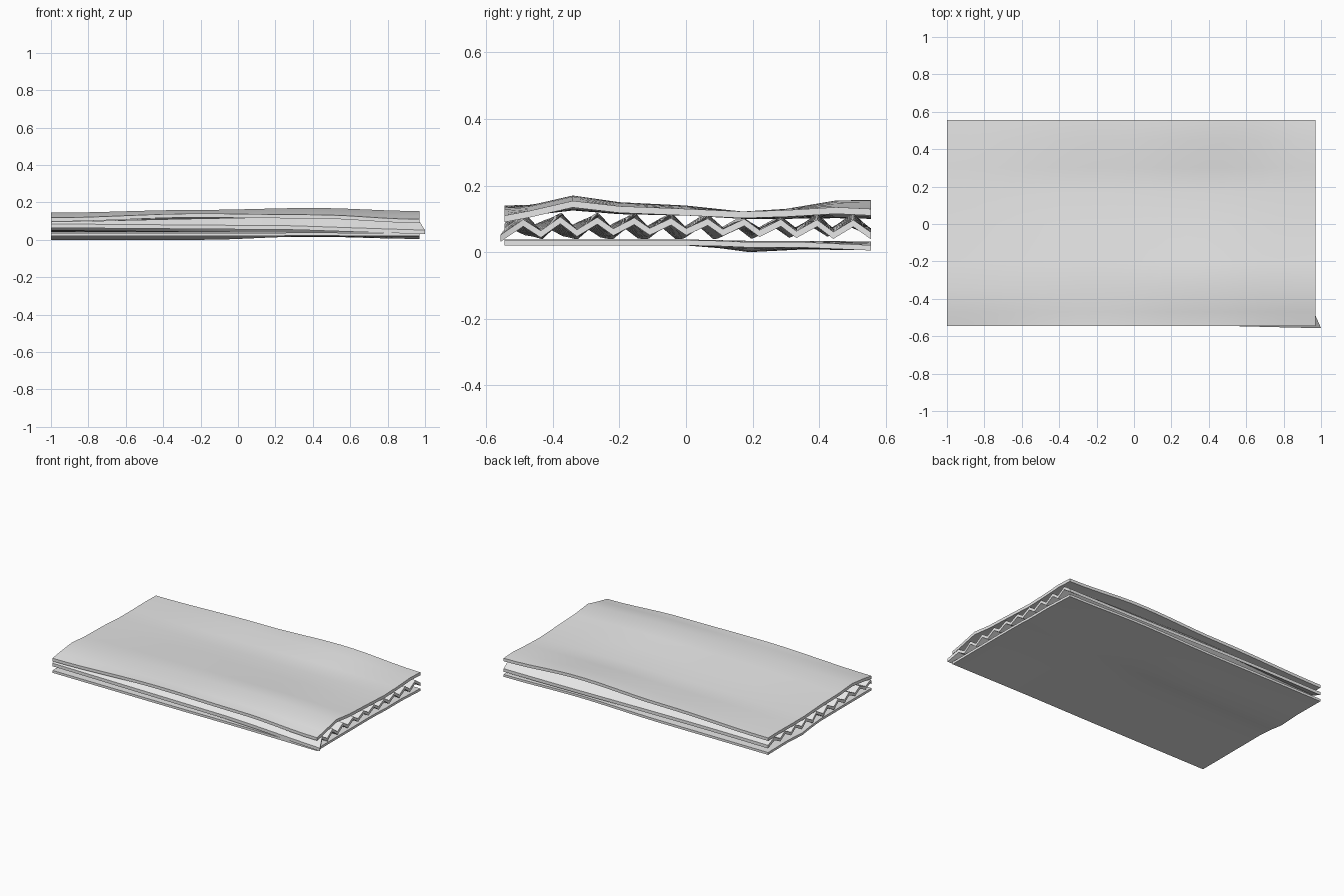
import bpy, bmesh, math

if "Cube" in bpy.data.objects:
    bpy.data.objects.remove(bpy.data.objects["Cube"], do_unlink=True)

# One plain board colour for every layer
board = bpy.data.materials.new("board_grey")
board.use_nodes = True
grey = (0.8, 0.8, 0.8, 1)
board.diffuse_color = grey
board.node_tree.nodes["Principled BSDF"].inputs["Base Color"].default_value = grey

BACK, FRONT = 0.555, -0.545
LEFT, RIGHT = 0.97, -1.0
STEPS = 20


def lerp(points, values, t, ease=False):
    """Interpolate values over points, optionally easing each span."""
    for i in range(len(points) - 1):
        if t <= points[i + 1] or i == len(points) - 2:
            f = (t - points[i]) / (points[i + 1] - points[i])
            f = min(max(f, 0), 1)
            if ease:
                f = (1 - math.cos(math.pi * f)) / 2
            return values[i] * (1 - f) + values[i + 1] * f


def sheet(name, ys, place, thickness, angle):
    """Grid of place(x, y) points, thickened straight down."""
    bm = bmesh.new()
    xs = [RIGHT + (LEFT - RIGHT) * i / STEPS for i in range(STEPS + 1)]
    rows = [[bm.verts.new(place(x, y)) for y in ys] for x in xs]
    for a, b in zip(rows, rows[1:]):
        for j in range(len(ys) - 1):
            bm.faces.new((a[j], b[j], b[j + 1], a[j + 1]))
    ext = bmesh.ops.extrude_face_region(bm, geom=bm.faces[:], use_keep_orig=True)
    lower = [v for v in ext["geom"] if isinstance(v, bmesh.types.BMVert)]
    bmesh.ops.translate(bm, verts=lower, vec=(0, 0, -thickness))
    bmesh.ops.recalc_face_normals(bm, faces=bm.faces[:])
    mesh = bpy.data.meshes.new(name)
    bm.to_mesh(mesh)
    bm.free()
    mesh.materials.append(board)
    obj = bpy.data.objects.new(name, mesh)
    bpy.context.collection.objects.link(obj)
    bpy.ops.object.select_all(action="DESELECT")
    obj.select_set(True)
    bpy.context.view_layer.objects.active = obj
    bpy.ops.object.shade_smooth_by_angle(angle=math.radians(angle))
    return obj


# Top liner: warped profile across y, given at four stations along x
stations = [RIGHT, -0.2, 0.4, LEFT]
top_y = [FRONT, -0.47, -0.34, -0.2, 0, 0.17, 0.3, 0.45, BACK]
top_z = [
    [.118, .130, .145, .134, .130, .120, .120, .122, .120],
    [.140, .142, .160, .146, .138, .120, .124, .138, .138],
    [.134, .140, .170, .150, .140, .122, .130, .155, .157],
    [.110, .124, .154, .138, .130, .122, .126, .135, .130],
]
TOP_THICK = 0.02


def top_height(x, y):
    return lerp(stations, [lerp(top_y, p, y) for p in top_z], x, True)


sheet("top_liner", top_y, lambda x, y: (x, y, top_height(x, y)), TOP_THICK, 40)

# Bottom liner: nearly flat, with a shallow sag behind the middle
low_y = [FRONT, -0.2, 0, 0.1, 0.19, 0.35, BACK]
low_z = [
    [.036, .036, .036, .028, .016, .024, .022],
    [.036, .036, .036, .028, .016, .026, .022],
    [.038, .038, .038, .036, .034, .034, .032],
    [.036, .036, .036, .034, .030, .030, .021],
]


def low_height(x, y):
    return lerp(stations, [lerp(low_y, p, y) for p in low_z], x, True)


sheet("bottom_liner", low_y, lambda x, y: (x, y, low_height(x, y)), 0.016, 40)

# Corrugated core: ten zigzag flutes that sway a little along the board
FOLDS = 20
FLUTE_THICK = 0.021
fold_y = [FRONT + (BACK - FRONT) * k / FOLDS for k in range(FOLDS + 1)]


def flute(x, y):
    k = round((y - FRONT) / (BACK - FRONT) * FOLDS)
    roof = top_height(x, y) - TOP_THICK - 0.002
    if k % 2:
        z = min(roof, 0.106 + 0.012 * math.cos(2 * x + y))
    else:
        z = 0.066 + 0.006 * math.sin(5 * y + 2 * x)
    if 0 < k < FOLDS:
        y += 0.016 * (1 - x) * x * (1 - y) + 0.005 * math.sin(3 * k)
    # The front edge droops and one corner is pulled out
    if k == 0:
        z = lerp([RIGHT, 0.3, LEFT], [.085, .075, .052], x)
        pull = max(0, (x - 0.5) / (LEFT - 0.5))
        y -= 0.012 * pull
        x += 0.03 * pull ** 4
    return (x, y, z)


sheet("corrugated_core", fold_y, flute, FLUTE_THICK, 30)
